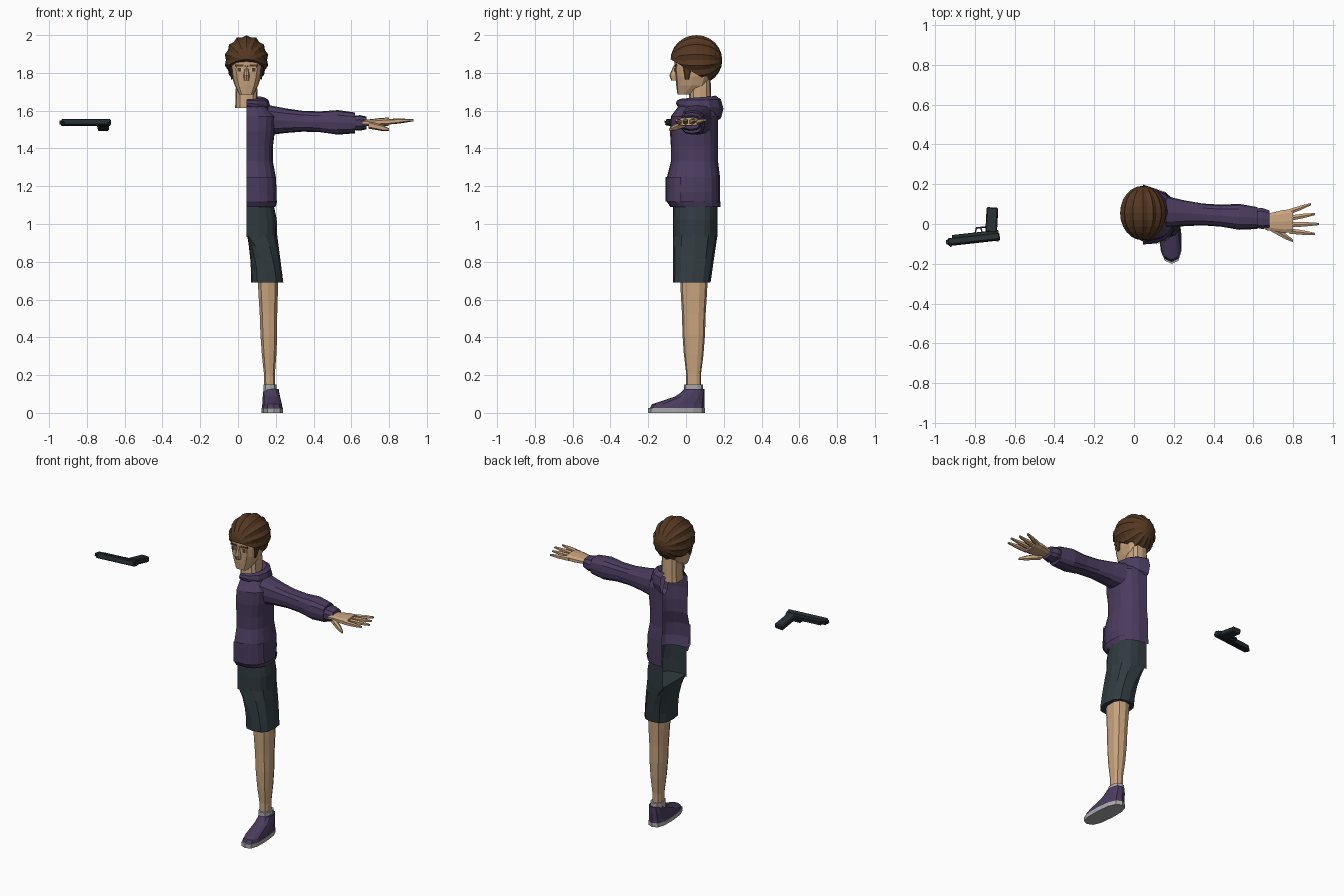
import bpy, bmesh
from math import sin, cos, radians, atan2, tau
from mathutils import Matrix, Vector

old = bpy.data.objects.get("Cube")
if old:
    bpy.data.objects.remove(old, do_unlink=True)

MID = 0.045  # x of the body's centre plane


def material(name, red, green, blue):
    mat = bpy.data.materials.new(name)
    mat.use_nodes = True
    mat.diffuse_color = (red, green, blue, 1)
    mat.node_tree.nodes["Principled BSDF"].inputs["Base Color"].default_value = mat.diffuse_color
    return mat


skin = material("skin", .58, .37, .21)
hair_brown = material("hair brown", .09, .04, .016)
purple = material("hoodie purple", .07, .046, .115)
slate = material("shorts slate", .03, .043, .05)
gunmetal = material("gunmetal", .021, .029, .034)
pale_grey = material("sock and sole grey", .4, .4, .4)
iris_brown = material("iris brown", .1, .035, .018)
eye_white = material("eye white", .55, .48, .42)


def finish(name, bm, mat):
    mesh = bpy.data.meshes.new(name)
    bm.to_mesh(mesh)
    bm.free()
    mesh.materials.append(mat)
    obj = bpy.data.objects.new(name, mesh)
    bpy.context.collection.objects.link(obj)
    return obj


def signed_power(value, power):
    size = abs(value) ** power if abs(value) > 1e-6 else 0
    return size if value > 0 else -size


def outline(segments=12, span=360, power=.75):
    """Rounded unit section that starts at the front and turns towards the left."""
    count = segments if span == 360 else segments + 1
    angles = [radians(span * i / segments - 90) for i in range(count)]
    return [(signed_power(cos(a), power), signed_power(sin(a), power)) for a in angles]


def spread(start, end, count):
    """Evenly spaced values from start to end."""
    return [start + (end - start) * i / (count - 1) for i in range(count)]


def loft(name, rings, mat, closed=True, caps=True):
    bm = bmesh.new()
    rows = [[bm.verts.new(point) for point in ring] for ring in rings]
    count = len(rows[0])
    for low, high in zip(rows, rows[1:]):
        for j in range(count if closed else count - 1):
            k = (j + 1) % count
            bm.faces.new((low[j], low[k], high[k], high[j]))
    if closed and caps:
        bm.faces.new(rows[0][::-1])
        bm.faces.new(rows[-1])
    return finish(name, bm, mat)


def profile(name, bottom, top, widths, fronts, backs, mat, shape, grow=0, closed=True):
    """Evenly spaced sections about the centre plane, each with a width, front and back."""
    rings = []
    for z, width, front, back in zip(spread(bottom, top, len(widths)), widths, fronts, backs):
        middle, depth = (front + back) / 2, (back - front) / 2 + grow
        rings.append([(MID + a * (width + grow), middle + b * depth, z) for a, b in shape])
    return loft(name, rings, mat, closed)


def limb(name, start, end, radii, mat, squash=1, segments=10):
    """Evenly spaced sections between two points, along x or z."""
    start, end = Vector(start), Vector(end)
    sideways = abs(end.x - start.x) > abs(end.z - start.z)
    rings = []
    for t, radius in zip(spread(0, 1, len(radii)), radii):
        centre = start.lerp(end, t)
        rings.append([centre + (Vector((0, a, b * squash)) if sideways
                                else Vector((a, b * squash, 0))) * radius
                      for a, b in outline(segments)])
    return loft(name, rings, mat)


def box(name, size, place, mat, frame=Matrix(), turn=0, bevel=0):
    bm = bmesh.new()
    bmesh.ops.create_cube(bm, size=1)
    bm.transform(frame @ Matrix.Translation(place) @ Matrix.Rotation(turn, 4, "Z")
                 @ Matrix.Diagonal((*size, 1)))
    obj = finish(name, bm, mat)
    if bevel:
        modifier = obj.modifiers.new("bevel", "BEVEL")
        modifier.width, modifier.segments = bevel, 1


# Hoodie: open half shell with a hem and a front pocket
half = outline(segments=10, span=180)
widths = [.15, .16, .155, .14, .14, .15, .155, .08]
fronts = [-.08, -.1, -.1, -.08, -.08, -.085, -.08, -.02]
backs = [.18, .18, .18, .17, .17, .17, .17, .14]
profile("hoodie_body", 1.09, 1.65, widths, fronts, backs, purple, half, closed=False)
profile("hoodie_hem", 1.09, 1.12, widths[:2], fronts[:2], backs[:2], purple, half,
        grow=.003, closed=False)
profile("hoodie_pocket", 1.12, 1.25, widths[1:3], fronts[1:3], backs[1:3], purple,
        outline(segments=4, span=70), grow=.008, closed=False)

# Hood: a roll round the neck that deepens towards the back
hood = []
for t in spread(0, 1, 7):
    turn = radians(180 * t - 90)
    ring = []
    for a in spread(0, tau, 9)[:-1]:
        reach = .095 + (.018 + .025 * t) * cos(a)
        ring.append((MID + max(0, reach * cos(turn)), .06 + reach * sin(turn),
                     1.64 - .03 * t + (.02 + .05 * t) * sin(a)))
    hood.append(ring)
loft("hood", hood[::-1], purple, caps=False)

# Sleeve, cuff and hand
limb("sleeve", (.16, .06, 1.55), (.62, .03, 1.535), [.08, .065, .055, .055, .065, .055], purple, segments=12)
limb("sleeve_cuff", (.61, .03, 1.535), (.68, .025, 1.535), [.05, .055, .045], purple, squash=.75)
limb("palm", (.66, .01, 1.535), (.8, .015, 1.542), [.042, .05, .06, .06], skin, squash=.36)
for i, label in enumerate(["index", "middle", "ring", "little"]):
    limb(label + "_finger", (.78, .032 * i - .035, 1.54), (.93 - .02 * abs(i - 1), .05 * i - .05, 1.55),
         [.015, .013, .006], skin, segments=6)
limb("thumb", (.69, -.02, 1.525), (.8, -.085, 1.5), [.02, .018, .016, .007], skin, segments=6)

# Shorts: half shell at the hips, then a full trouser leg that rounds off downwards
profile("shorts_hips", .93, 1.12, [.162, .16, .14], [-.07] * 3, [.167] * 3, slate, half, closed=False)
leg_rings = []
for t in spread(0, 1, 5):
    inner, crease, outer = .07 - .022 * t * t, .15 - .1 * t * t, .24 - .033 * t
    back = .13 + .037 * t
    leg_rings.append([(crease + a * (outer - crease if a > 0 else crease - inner),
                       (back - .07) / 2 + b * (back + .07) / 2, .69 + .255 * t)
                      for a, b in outline()])
loft("shorts_leg", leg_rings, slate)

# Bare leg, sock and shoe
limb("leg", (.168, .04, .1), (.158, .042, .73), [.03, .03, .04, .046, .048, .053, .057], skin, squash=1.3)
limb("sock", (.17, .04, .08), (.17, .04, .15), [.036, .036], pale_grey, squash=1.4)


def shoe_ring(toe, heel, width, z):
    """Footprint whose toe turns slightly outward."""
    ring = []
    for a, b in outline():
        y = (toe + heel) / 2 + b * (heel - toe) / 2
        ring.append((.178 + a * width - .06 * y, y, z))
    return ring


loft("shoe_sole", [shoe_ring(-.2, .1, .057, z) for z in (0, .026)], pale_grey)
loft("shoe_upper", [shoe_ring(toe, .098, .055 - .003 * i, .026 + .02 * i)
                    for i, toe in enumerate([-.19, -.18, -.12, -.06, -.03, -.01])], purple)

# Head, neck and nose
limb("neck", (MID, .075, 1.615), (MID, .075, 1.78), [.06, .055], skin, segments=12)
profile("head", 1.685, 1.97, [.038, .062, .077, .082, .084, .075, .04],
        [-.045, -.052, -.056, -.06, -.062, -.05, 0], [.02, .11, .13, .15, .16, .15, .1],
        skin, outline(power=.6))
profile("nose", 1.76, 1.84, [.013, .016, .01, .008], [-.078, -.088, -.077, -.064], [-.04] * 4,
        skin, outline(segments=8))

# Eyes, brows and sideburns on both sides
for label, side in (("left", 1), ("right", -1)):
    x, turn = MID + side * .037, side * .16
    box(label + "_eye", (.034, .008, .02), (x, -.053, 1.817), eye_white, turn=turn)
    box(label + "_iris", (.018, .009, .02), (x, -.054, 1.817), iris_brown, turn=turn)
    box(label + "_brow", (.044, .009, .01), (x, -.054, 1.84), hair_brown, turn=turn)
    limb(label + "_sideburn", (MID + side * .077, .005, 1.765), (MID + side * .09, .01, 1.89),
         [.004, .009, .012], hair_brown, squash=2.5, segments=8)

# Hair: ridged strands swept front to back, cut along a sloping hairline
bm = bmesh.new()
strands = 28
bmesh.ops.create_uvsphere(bm, u_segments=strands, v_segments=12, radius=1)
for v in bm.verts:
    if round(atan2(v.co.y, v.co.x) * strands / tau) % 2 == 0:
        v.co.xy *= .92
bm.transform(Matrix.Translation((MID, .055, 1.868)) @ Matrix.Diagonal((.118, .137, .132, 1))
             @ Matrix.Rotation(radians(90), 4, "X"))
cut = bmesh.ops.bisect_plane(bm, geom=bm.verts[:] + bm.edges[:] + bm.faces[:],
                             plane_co=(0, -.07, 1.865), plane_no=(0, .575, 1), clear_inner=True)
rim = [item for item in cut["geom_cut"] if isinstance(item, bmesh.types.BMEdge)]
bmesh.ops.holes_fill(bm, edges=rim, sides=0)
finish("hair", bm, hair_brown)

# Pistol lying on its side
lying = (Matrix.Translation((-.805, -.077, 1.537)) @ Matrix.Rotation(.11, 4, "Z")
         @ Matrix.Rotation(-.2, 4, "X"))
box("pistol_slide", (.262, .036, .034), (0, 0, 0), gunmetal, lying, bevel=.005)
box("pistol_frame", (.235, .02, .028), (.01, .022, 0), gunmetal, lying, bevel=.003)
box("pistol_muzzle", (.02, .018, .018), (-.13, 0, 0), gunmetal, lying)
for label, x in (("front", -.118), ("rear", .118)):
    box("pistol_sight_" + label, (.01, .008, .01), (x, -.02, 0), gunmetal, lying)
box("pistol_grip", (.058, .13, .034), (.1, .086, 0), gunmetal, lying, turn=-.16, bevel=.006)
box("pistol_guard_bottom", (.05, .006, .012), (.042, .056, 0), gunmetal, lying)
box("pistol_guard_front", (.006, .034, .012), (.014, .042, 0), gunmetal, lying, turn=-.35)
box("pistol_trigger", (.006, .024, .008), (.044, .038, 0), gunmetal, lying, turn=.2)
